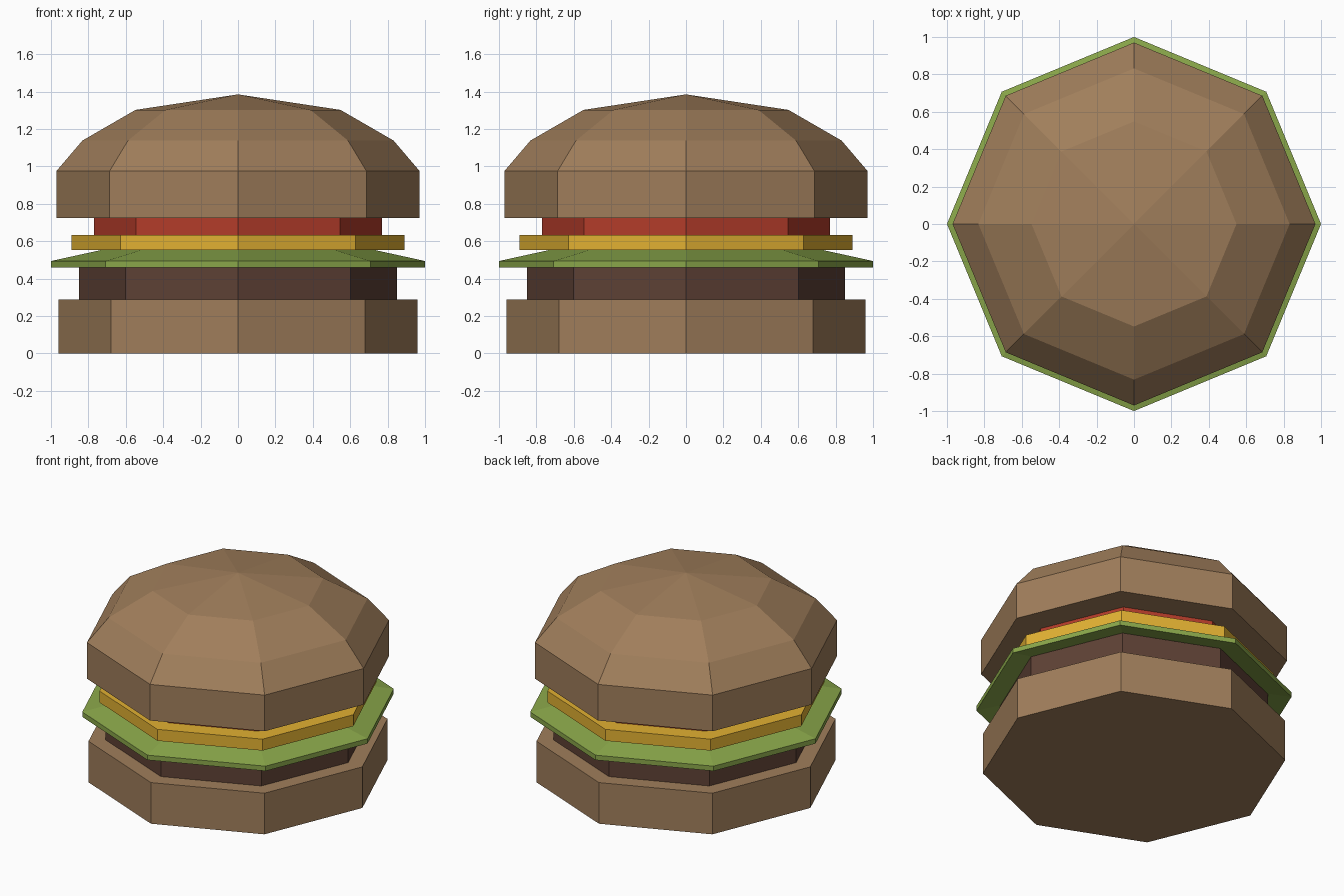
import bpy, bmesh, math

if "Cube" in bpy.data.objects:
    bpy.data.objects.remove(bpy.data.objects["Cube"])

SIDES = 8


def material(name, rgb):
    """Flat colour given as sRGB 0-255, stored as linear."""
    lin = [((c / 255 + 0.055) / 1.055) ** 2.4 for c in rgb]
    m = bpy.data.materials.new(name)
    m.diffuse_color = (*lin, 1)
    m.use_nodes = True
    m.node_tree.nodes["Principled BSDF"].inputs["Base Color"].default_value = m.diffuse_color
    return m


def turned(name, mat, profile):
    """Revolve (radius, z) points into an octagonal solid, corners on the axes."""
    bm = bmesh.new()
    rings = []
    for r, z in profile:
        if r == 0:
            rings.append([bm.verts.new((0, 0, z))] * SIDES)
        else:
            rings.append([bm.verts.new((r * math.cos(a), r * math.sin(a), z))
                          for a in (math.tau * i / SIDES for i in range(SIDES))])
    for low, high in zip(rings, rings[1:]):
        for i in range(SIDES):
            j = (i + 1) % SIDES
            corners = [low[i], low[j], high[j], high[i]]
            bm.faces.new(list(dict.fromkeys(corners)))
    # Close open ends with flat caps
    for ring, r in ((rings[0][::-1], profile[0][0]), (rings[-1], profile[-1][0])):
        if r > 0:
            bm.faces.new(ring)
    bmesh.ops.recalc_face_normals(bm, faces=bm.faces)
    mesh = bpy.data.meshes.new(name)
    bm.to_mesh(mesh)
    bm.free()
    mesh.materials.append(mat)
    ob = bpy.data.objects.new(name, mesh)
    bpy.context.collection.objects.link(ob)
    return ob


bread = material("bread brown", (160, 126, 91))
meat = material("meat brown", (94, 65, 53))
green = material("lettuce green", (138, 167, 74))
yellow = material("cheese yellow", (226, 177, 50))
red = material("tomato red", (180, 60, 42))

# Bottom half of the bun and the patty, whose top fits inside the lettuce cone
turned("bottom_bun", bread, [(0.96, 0), (0.96, 0.287)])
turned("patty", meat, [(0.85, 0.287), (0.85, 0.488), (0.735, 0.513)])

# Lettuce: drooping leaf of even thickness
turned("lettuce", green, [(0.735, 0.515), (1.0, 0.46), (1.0, 0.494), (0.735, 0.552)])

# Cheese and tomato slices
turned("cheese", yellow, [(0.89, 0.552), (0.89, 0.632)])
turned("tomato", red, [(0.77, 0.632), (0.77, 0.724)])

# Domed top half of the bun
turned("top_bun", bread, [(0.97, 0.724), (0.97, 0.976), (0.832, 1.138),
                          (0.548, 1.302), (0, 1.385)])
